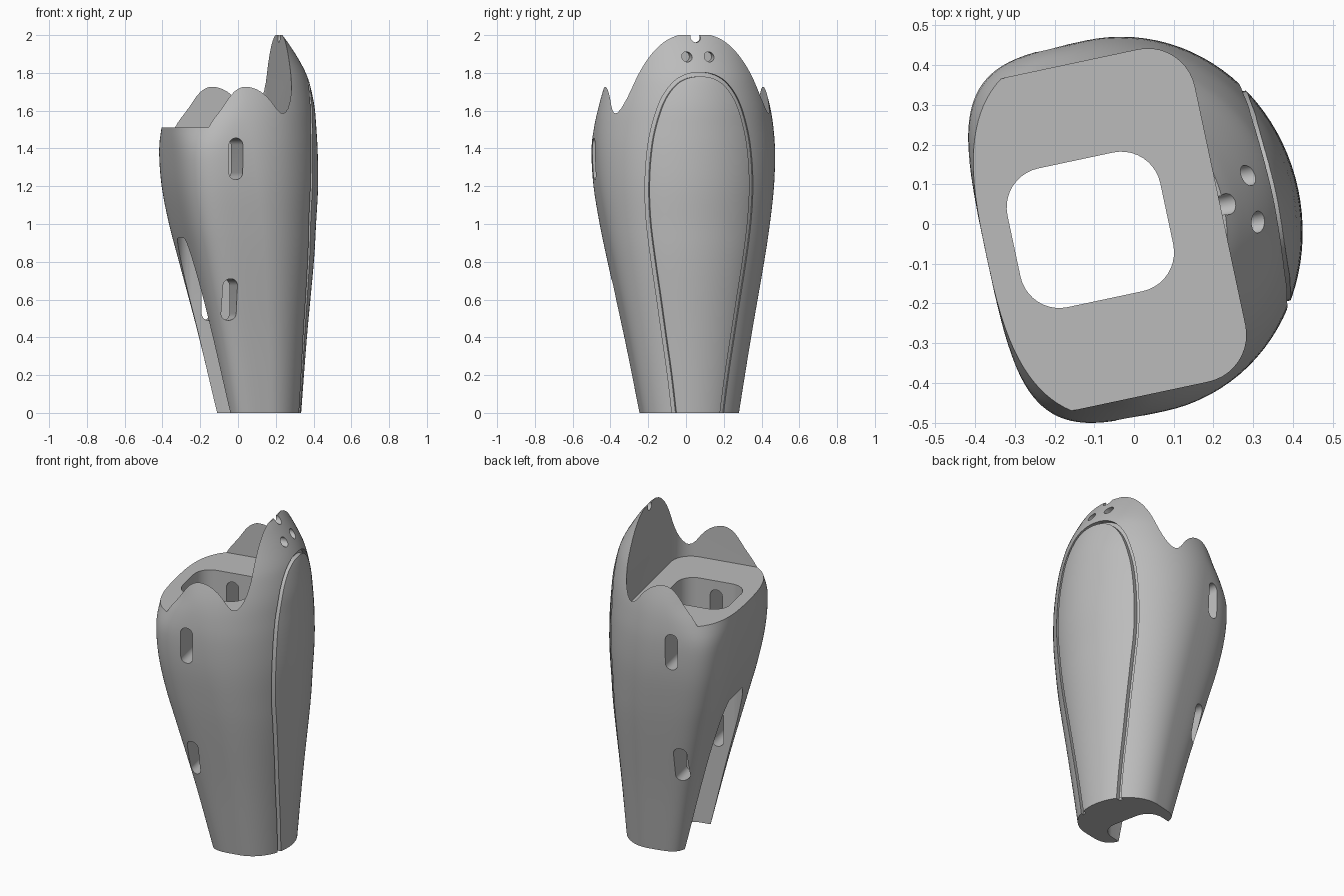
import bpy, bmesh, math
from mathutils import Matrix

if "Cube" in bpy.data.objects:
    bpy.data.objects.remove(bpy.data.objects["Cube"])

TURN = math.radians(12)
grey = bpy.data.materials.new("grey")
grey.diffuse_color = (0.5, 0.5, 0.5, 1)
grey.use_nodes = True
grey.node_tree.nodes["Principled BSDF"].inputs["Base Color"].default_value = grey.diffuse_color

# z, centre, front reach, back reach, half width, back squareness
SECTIONS = [
    (0.00, .120, .335, -.085, .257, 4.5), (0.40, .096, .364, -.175, .327, 4.5),
    (0.80, .060, .400, -.275, .404, 4.5), (1.00, .036, .411, -.325, .439, 4.5),
    (1.20, .005, .422, -.363, .467, 4.3), (1.38, -.02, .420, -.378, .477, 4.0),
    (1.51, -.04, .413, -.380, .472, 2.9), (1.62, -.05, .404, -.375, .456, 2.1),
    (1.73, -.05, .382, -.370, .426, 2.0), (1.80, -.05, .358, -.360, .402, 2.0),
    (1.88, -.05, .315, -.340, .372, 2.0), (1.96, -.05, .262, -.320, .345, 2.0),
    (2.00, -.05, .231, -.300, .330, 2.0)]


def smooth_row(rows, t):
    """Cubic interpolation through rows at fractional index t."""
    i = max(0, min(int(t), len(rows) - 2))
    f = t - i
    p = [rows[max(0, min(i + k, len(rows) - 1))] for k in (-1, 0, 1, 2)]
    return [b + .5 * f * (c - a + f * (2*a - 5*b + 4*c - d + f * (3*(b - c) + d - a)))
            for a, b, c, d in zip(*p)]


def section(z):
    """Linear lookup in the densely smoothed section list."""
    z = max(0, min(z, 2))
    for lo, hi in zip(DENSE, DENSE[1:]):
        if z <= hi[0]:
            f = (z - lo[0]) / (hi[0] - lo[0])
            return [a + (b - a) * f for a, b in zip(lo, hi)]
    return DENSE[-1]


DENSE = [smooth_row(SECTIONS, i / 4) for i in range(4 * (len(SECTIONS) - 1) + 1)]


def make(name, loops, closed=False):
    """Skin a list of equal point loops; cap the ends unless closed."""
    bm = bmesh.new()
    rings = [[bm.verts.new(p) for p in loop] for loop in loops]
    n = len(rings[0])
    for a, b in zip(rings, rings[1:]):
        for i in range(n):
            bm.faces.new((a[i], a[(i + 1) % n], b[(i + 1) % n], b[i]))
    bm.faces.new(rings[0])
    bm.faces.new(rings[-1])
    bmesh.ops.recalc_face_normals(bm, faces=bm.faces)
    me = bpy.data.meshes.new(name)
    bm.to_mesh(me)
    bm.free()
    ob = bpy.data.objects.new(name, me)
    bpy.context.collection.objects.link(ob)
    me.materials.append(grey)
    return ob


def rounded(x0, x1, y0, y1, r, n=10):
    """Rounded rectangle outline."""
    pts = []
    for k, (cx, cy) in enumerate([(x1-r, y1-r), (x0+r, y1-r), (x0+r, y0+r), (x1-r, y0+r)]):
        for i in range(n + 1):
            a = math.pi / 2 * (k + i / n)
            pts.append((cx + r * math.cos(a), cy + r * math.sin(a)))
    return pts


def cut(target, cutter):
    mod = target.modifiers.new("cut", 'BOOLEAN')
    mod.operation, mod.solver, mod.object = 'DIFFERENCE', 'EXACT', cutter
    bpy.context.view_layer.objects.active = target
    bpy.ops.object.modifier_apply(modifier=mod.name)
    bpy.data.objects.remove(cutter)


# Shell: round front, squared back, domed top
loops = []
for z, c, front, back, w, n in DENSE:
    loop = []
    for i in range(96):
        a = 2 * math.pi * i / 96
        ca, sa = math.cos(a), math.sin(a)
        if ca >= 0:
            u, v = c + (front - c) * ca, w * sa
        else:
            u = c - (c - back) * abs(ca) ** (2 / n)
            v = w * math.copysign(abs(sa) ** (2 / n), sa)
        loop.append((u, v, z))
    loops.append(loop)
shell = make("shin_shell", loops)

# Upper pocket leaves the front tongue and the side wings
pocket = rounded(-.7, .221, -.427, .427, .12)
cut(shell, make("pocket_cutter", [[(u, v, z) for u, v in pocket] for z in (1.51, 2.3)]))

# Square vertical channel, breaking out of the lower back
channel = rounded(-.307, .086, -.17, .187, .1)
cut(shell, make("channel_cutter", [[(u, v, z) for u, v in channel] for z in (-.1, 1.7)]))

# Strap slots through both sides
for u, z in ((-.112, 1.345), (-.12, .6)):
    slot = rounded(u - .037, u + .037, z - .11, z + .11, .0365, 8)
    cut(shell, make("slot_cutter", [[(p, v, q) for p, q in slot] for v in (-.7, .7)]))

# Tongue: two blind holes and a notch in the rim
for v, z, depth in ((-.06, 1.885, .24), (.06, 1.885, .24), (0, 1.988, .1)):
    ring = [(v + .027 * math.cos(i * math.pi / 12), z + .027 * math.sin(i * math.pi / 12))
            for i in range(24)]
    cut(shell, make("hole_cutter", [[(u, p, q) for p, q in ring] for u in (depth, .6)]))

# Groove that outlines the front panel
HALF = [(.132, -.08), (.14, 0), (.165, .2), (.195, .4), (.225, .6), (.256, .8), (.282, 1.0),
        (.292, 1.18), (.285, 1.35), (.262, 1.5), (.214, 1.65), (.15, 1.745), (.08, 1.79)]
path = HALF + [(0, 1.803)] + [(-v, z) for v, z in reversed(HALF)]
line = [smooth_row(path, i / 5) for i in range(5 * (len(path) - 1) + 1)]
loops = []
for i, (v, z) in enumerate(line):
    (v0, z0), (v1, z1) = line[max(i - 1, 0)], line[min(i + 1, len(line) - 1)]
    d = math.hypot(v1 - v0, z1 - z0)
    nv, nz = -(z1 - z0) / d * .022, (v1 - v0) / d * .022
    inner, outer = (v + nv, z + nz), (v, z)

    def surface(p):
        s = section(p[1])
        return s[1] + (s[2] - s[1]) * math.sqrt(max(0, 1 - (p[0] / s[4]) ** 2))
    si, so = surface(inner), surface(outer)
    loops.append([(si - .025, *inner), (si + .06, *inner), (so + .06, *outer), (so - .025, *outer)])
cut(shell, make("groove_cutter", loops))

# Turn the part and shade it
shell.data.transform(Matrix.Rotation(TURN, 4, 'Z'))
bpy.ops.object.select_all(action='DESELECT')
shell.select_set(True)
bpy.context.view_layer.objects.active = shell
bpy.ops.object.shade_smooth_by_angle(angle=math.radians(30))
